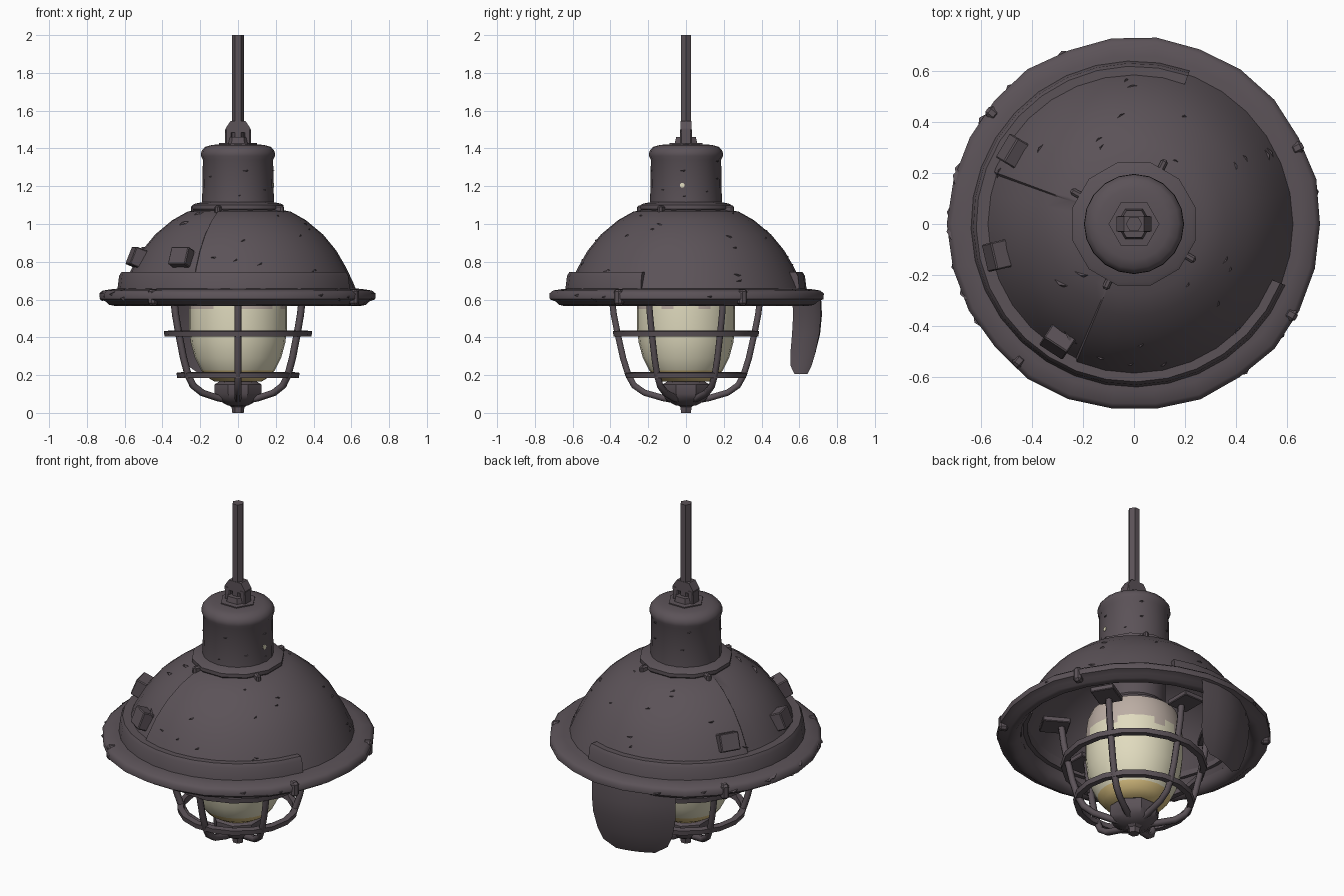
import bpy, bmesh, math, random
from mathutils import Vector, Matrix

if "Cube" in bpy.data.objects:
    bpy.data.objects.remove(bpy.data.objects["Cube"])

random.seed(4)
rad = math.radians


def material(name, c):
    m = bpy.data.materials.new(name)
    m.diffuse_color = (*c, 1)
    m.use_nodes = True
    m.node_tree.nodes["Principled BSDF"].inputs["Base Color"].default_value = m.diffuse_color
    return m


METAL = material("dark_metal", (0.105, 0.085, 0.097))
CREAM = material("cream_glass", (0.75, 0.71, 0.52))
AMBER = material("amber_glass", (0.70, 0.53, 0.22))
DUST = material("dusty_glass", (0.50, 0.42, 0.37))


def finish(name, bm, mat=METAL, smooth=35):
    bmesh.ops.remove_doubles(bm, verts=bm.verts, dist=1e-5)
    bmesh.ops.recalc_face_normals(bm, faces=bm.faces)
    me = bpy.data.meshes.new(name)
    bm.to_mesh(me)
    bm.free()
    me.materials.append(mat)
    if smooth:
        me.shade_smooth()
        me.set_sharp_from_angle(angle=rad(smooth))
    ob = bpy.data.objects.new(name, me)
    bpy.context.collection.objects.link(ob)
    return ob


def steps(n, off=0.0):
    return [off + 360 * i / n for i in range(n)]


def lathe(name, prof, angles, mat=METAL, closed=False, full=True, shift=None, smooth=35):
    """Turn an (r, z) profile round z at the given angles in degrees."""
    bm = bmesh.new()
    cols = []
    for a in angles:
        col = []
        for r, z in prof:
            if shift and r > 0:
                r += shift(a, r, z)
            col.append(bm.verts.new((r * math.cos(rad(a)), r * math.sin(rad(a)), z)))
        cols.append(col)
    n, m = len(cols), len(prof)
    for i in range(n if full else n - 1):
        p, q = cols[i], cols[(i + 1) % n]
        for j in range(m if closed else m - 1):
            k = (j + 1) % m
            if prof[j][0] == 0 and prof[k][0] == 0:
                continue
            bm.faces.new((p[j], q[j], q[k], p[k]))
    if not full:
        bm.faces.new(cols[0])
        bm.faces.new(cols[-1])
    bmesh.ops.remove_doubles(bm, verts=bm.verts, dist=1e-5)
    bmesh.ops.dissolve_degenerate(bm, dist=1e-5, edges=bm.edges)
    return finish(name, bm, mat, smooth)


def frame(a, r, z, tilt=0):
    """Local x points outward (tilted up), y round the lamp, z up the surface."""
    return (Matrix.Rotation(rad(a), 4, 'Z') @ Matrix.Translation((r, 0, z))
            @ Matrix.Rotation(-rad(tilt), 4, 'Y'))


def block(name, size, mat4, bevel=0.0):
    bm = bmesh.new()
    bmesh.ops.create_cube(bm, size=1)
    bmesh.ops.scale(bm, vec=size, verts=bm.verts)
    if bevel:
        bmesh.ops.bevel(bm, geom=bm.edges[:], offset=bevel, segments=1, affect='EDGES')
    bmesh.ops.transform(bm, matrix=mat4, verts=bm.verts)
    return finish(name, bm, METAL, 0)


def rod(name, pts, radius):
    cu = bpy.data.curves.new(name, 'CURVE')
    cu.dimensions = '3D'
    cu.bevel_depth = radius
    cu.bevel_resolution = 1
    cu.use_fill_caps = True
    s = cu.splines.new('POLY')
    s.points.add(len(pts) - 1)
    for p, q in zip(s.points, pts):
        p.co = (*q, 1)
    cu.materials.append(METAL)
    ob = bpy.data.objects.new(name, cu)
    bpy.context.collection.objects.link(ob)
    bpy.ops.object.select_all(action='DESELECT')
    ob.select_set(True)
    bpy.context.view_layer.objects.active = ob
    bpy.ops.object.convert(target='MESH')


# Cord and cord clamp
lathe("cord", [(0, 1.44), (0.032, 1.44), (0.032, 2.0), (0, 2.0)], steps(6))
lathe("clamp_nut", [(0, 1.41), (0.1, 1.41), (0.1, 1.428), (0.068, 1.43), (0.06, 1.46), (0, 1.46)], steps(6))
for s in (-1, 1):
    block("clamp_post", (0.036, 0.062, 0.09), Matrix.Translation((s * 0.05, 0, 1.46)), 0.006)
bm = bmesh.new()
for y in (-0.03, 0.03):
    bm.faces.new([bm.verts.new((x, y, z)) for x, z in
                  ((-0.068, 1.485), (0.068, 1.485), (0.066, 1.505), (0.04, 1.545), (-0.04, 1.545), (-0.066, 1.505))])
bm.verts.ensure_lookup_table()
for i in range(6):
    j = (i + 1) % 6
    bm.faces.new([bm.verts[k] for k in (i, j, j + 6, i + 6)])
finish("clamp_bridge", bm, METAL, 0)

# Neck housing and collar
lathe("neck", [(0, 1.05), (0.19, 1.05), (0.19, 1.12), (0.186, 1.34), (0.196, 1.36), (0.194, 1.385),
               (0.175, 1.408), (0.14, 1.418), (0.1, 1.422), (0, 1.422)], steps(20), smooth=55)
lathe("collar", [(0.17, 1.06), (0.235, 1.062), (0.25, 1.08), (0.25, 1.1), (0.235, 1.108), (0.17, 1.12)],
      steps(12, 15), closed=True)
for a in (64, 152, 246, 329):
    block("collar_screw", (0.05, 0.028, 0.045), frame(a, 0.255, 1.075), 0.008)
lathe("neck_spot", [(0, 0), (0.013, 0), (0.013, 0.006), (0, 0.006)], steps(8), CREAM).matrix_world = \
    frame(-6, 0.184, 1.205) @ Matrix.Rotation(rad(90), 4, 'Y')

# Dome shell, with a slightly sunken panel on the left
OUTER = [(0.18, 1.085), (0.28, 1.065), (0.36, 1.02), (0.45, 0.945), (0.52, 0.86), (0.572, 0.77),
         (0.61, 0.69), (0.63, 0.64)]
INNER = [(r - 0.025, z - 0.02) for r, z in reversed(OUTER)]


def panel(a, r, z):
    return -0.012 if 160 < a < 247 and r > 0.24 and z > 0.65 else 0


lathe("dome", OUTER + INNER, sorted(steps(32) + [159.6, 160.4, 246.6, 247.4]), closed=True, shift=panel)

# Band round the lower dome, open on the right
lathe("dome_band", [(0.57, 0.645), (0.64, 0.645), (0.63, 0.725), (0.618, 0.745), (0.57, 0.745)],
      [70 + i * 268 / 24 for i in range(25)], closed=True, full=False, smooth=50)

# Battered rim
jit = {}


def dent(a, r, z):
    return jit.setdefault(a, random.uniform(-0.006, 0.004)) if r > 0.65 else 0


lathe("rim", [(0.60, 0.66), (0.66, 0.656), (0.712, 0.648), (0.732, 0.632), (0.73, 0.602), (0.70, 0.59),
              (0.68, 0.572), (0.645, 0.565), (0.61, 0.60)], steps(26), closed=True, shift=dent, smooth=60)
for a, r in ((142, 0.705), (25, 0.705), (-30, 0.71), (230, 0.7)):
    block("rim_bolt", (0.05, 0.045, 0.085), frame(a, r, 0.612), 0.012)

# Clips on the left of the dome
for a in (149, 193, 237):
    block("dome_clip", (0.08, 0.11, 0.1), frame(a, 0.545, 0.82, 22), 0.005)

# Chips and scratches on the dome, neck and rim
bm = bmesh.new()


def chip(m, length, width, height):
    pts = [(-0.008, -length / 2, 0), (-0.008, length / 2, width), (-0.008, length / 4, -width), (height, 0, 0)]
    v = [bm.verts.new(m @ Vector(p)) for p in pts]
    for f in ((0, 1, 2), (0, 1, 3), (1, 2, 3), (0, 2, 3)):
        bm.faces.new([v[i] for i in f])


for i in range(26):
    j = random.randint(1, 5)
    t = random.random()
    (r0, z0), (r1, z1) = OUTER[j], OUTER[j + 1]
    tilt = math.degrees(math.atan2(r1 - r0, z0 - z1))
    m = frame(random.uniform(0, 360), r0 + (r1 - r0) * t, z0 + (z1 - z0) * t, tilt)
    chip(m @ Matrix.Rotation(random.uniform(-0.6, 0.6), 4, 'X'), random.uniform(0.04, 0.08), 0.009, 0.006)
for i in range(12):
    chip(frame(random.uniform(0, 360), 0.187, random.uniform(1.13, 1.36)), 0.05, 0.008, 0.006)
for i in range(14):
    chip(frame(random.uniform(0, 360), 0.725, random.uniform(0.595, 0.635)), 0.07, 0.014, 0.01)
finish("chips", bm, METAL, 0)

# Hanging curved flap at the back, a single sheet turned 19 degrees
bm = bmesh.new()
rows = [(0.61, 0.0, 0.235), (0.52, 0.005, 0.235), (0.42, -0.005, 0.23), (0.32, -0.03, 0.21),
        (0.25, -0.052, 0.18), (0.205, -0.075, 0.11)]
turn = Matrix.Translation((-0.105, 0.635, 0)) @ Matrix.Rotation(rad(18), 4, 'Z')
grid = []
for z, y, w in rows:
    grid.append([bm.verts.new(turn @ Vector((u * w, y + 0.06 - 0.06 * (u * w / 0.235) ** 2, z)))
                 for u in (-1, -0.6, -0.2, 0.2, 0.6, 1)])
for p, q in zip(grid, grid[1:]):
    for i in range(5):
        bm.faces.new((p[i], p[i + 1], q[i + 1], q[i]))
ob = finish("back_flap", bm)
if ob.data.polygons[12].normal.y < 0:
    ob.data.flip_normals()

# Lamp socket and glass bulb, coloured by height with a ragged dusty edge
lathe("socket", [(0, 0.70), (0.2, 0.70), (0.2, 0.75), (0.17, 0.78), (0.17, 1.05), (0, 1.05)], steps(16))
bulb = lathe("glass_bulb", [(0, 0.72), (0.235, 0.72), (0.25, 0.68), (0.257, 0.63), (0.26, 0.59), (0.26, 0.55),
                            (0.26, 0.45), (0.25, 0.37), (0.228, 0.29), (0.195, 0.225), (0.165, 0.19),
                            (0.125, 0.166), (0, 0.16)], steps(24), CREAM)
for m in (AMBER, DUST):
    bulb.data.materials.append(m)
for f in bulb.data.polygons:
    z = f.center.z
    f.material_index = (1 if z < 0.215 else 2 if z > 0.6 or (z > 0.56 and random.random() < 0.6) else 0)

# Guard cage: six bars with feet, two hoops, bottom cup and finial
bar = [(0.395, 0.625), (0.382, 0.52), (0.362, 0.42), (0.333, 0.29), (0.305, 0.2), (0.275, 0.145),
       (0.22, 0.107), (0.12, 0.078), (0.03, 0.062)]
for a in steps(6, 30):
    c, s = math.cos(rad(a)), math.sin(rad(a))
    rod("cage_bar", [(r * c, r * s, z) for r, z in bar], 0.019)
    block("cage_foot", (0.15, 0.13, 0.03), frame(a, 0.43, 0.63), 0.004)
for r, z in ((0.375, 0.42), (0.308, 0.2)):
    lathe("cage_hoop", [(r - 0.018, z - 0.016), (r + 0.014, z - 0.016), (r + 0.018, z + 0.012), (r - 0.014, z + 0.016)],
          steps(18), closed=True)
lathe("bottom_cup", [(0, 0.172), (0.1, 0.17), (0.135, 0.15), (0.135, 0.1), (0.11, 0.065), (0.06, 0.04), (0, 0.04)],
      steps(8, 22.5))
lathe("finial", [(0, 0.07), (0.055, 0.07), (0.055, 0.045), (0.034, 0.03), (0.03, 0.0), (0, 0.0)], steps(6))
